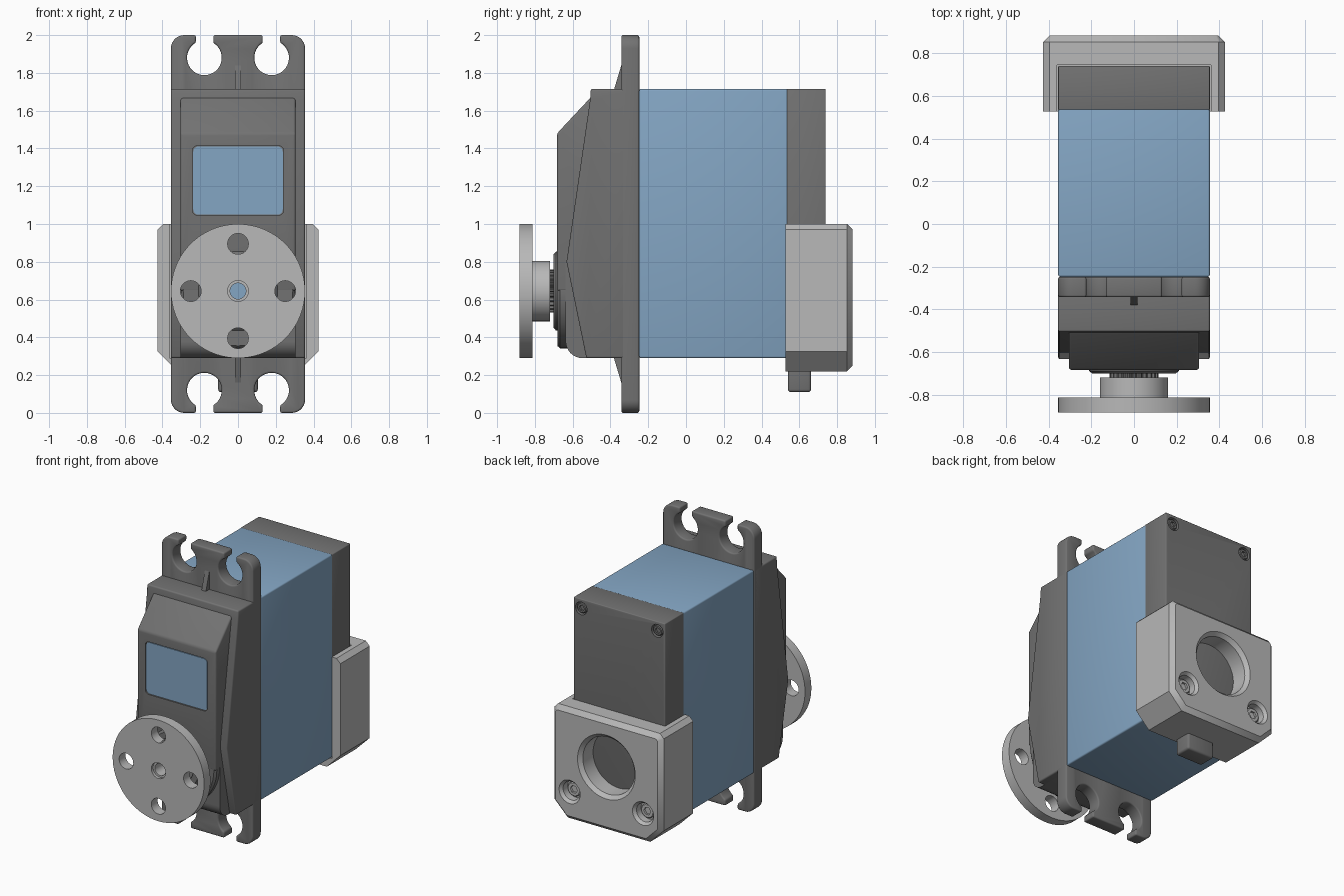
import bpy, bmesh
from math import sin, cos, pi, radians, acos
from mathutils import Vector

if "Cube" in bpy.data.objects:
    bpy.data.objects.remove(bpy.data.objects["Cube"], do_unlink=True)


def material(name, rgb):
    m = bpy.data.materials.new(name)
    m.use_nodes = True
    m.diffuse_color = (*rgb, 1)
    bsdf = next(n for n in m.node_tree.nodes if n.type == 'BSDF_PRINCIPLED')
    bsdf.inputs["Base Color"].default_value = (*rgb, 1)
    return m


DARK = material("dark grey plastic", (0.17, 0.17, 0.17))
LIGHT = material("light grey metal", (0.48, 0.48, 0.48))
BLUE = material("blue body", (0.23, 0.38, 0.55))
AXIS_Z = 0.645      # height of the output shaft
parts = []


def apply_modifier(ob, mod):
    bpy.context.view_layer.objects.active = ob
    bpy.ops.object.modifier_apply(modifier=mod.name)


def add(name, bm, mat, bevel=0):
    bmesh.ops.recalc_face_normals(bm, faces=bm.faces)
    me = bpy.data.meshes.new(name)
    bm.to_mesh(me)
    bm.free()
    ob = bpy.data.objects.new(name, me)
    bpy.context.collection.objects.link(ob)
    me.materials.append(mat)
    if bevel:
        mod = ob.modifiers.new("bevel", 'BEVEL')
        mod.width, mod.segments = bevel, 3
        mod.limit_method, mod.angle_limit = 'ANGLE', radians(35)
        apply_modifier(ob, mod)
    parts.append(ob)
    return ob


def prism(name, outline, lo, hi, mat, axis='y', bevel=0, back_chamfer=0):
    """Extrude an (x, z) outline along y, or a (y, z) outline along x."""
    bm = bmesh.new()
    place = (lambda p, d: (p[0], d, p[1])) if axis == 'y' else (lambda p, d: (d, *p))
    a = [bm.verts.new(place(p, lo)) for p in outline]
    b = [bm.verts.new(place(p, hi)) for p in outline]
    bm.faces.new(a)
    back = bm.faces.new(b)
    for i in range(len(a)):
        j = (i + 1) % len(a)
        bm.faces.new((a[i], a[j], b[j], b[i]))
    if back_chamfer:
        bmesh.ops.recalc_face_normals(bm, faces=bm.faces)
        bmesh.ops.bevel(bm, geom=list(back.edges), offset=back_chamfer,
                        segments=1, affect='EDGES')
    return add(name, bm, mat, bevel)


def box(name, x, y, z, mat, bevel=0):
    outline = [(x[0], z[0]), (x[1], z[0]), (x[1], z[1]), (x[0], z[1])]
    return prism(name, outline, y[0], y[1], mat, bevel=bevel)


def lathe(name, profile, x, z, mat, hollow=False, seg=48):
    """Turn a (radius, y) profile around an axis parallel to y."""
    bm = bmesh.new()
    rings = [[bm.verts.new((x + r * cos(2 * pi * i / seg), y, z + r * sin(2 * pi * i / seg)))
              for i in range(seg)] for r, y in profile]
    pairs = list(zip(rings, rings[1:]))
    if hollow:
        pairs.append((rings[-1], rings[0]))
    else:
        bm.faces.new(rings[0])
        bm.faces.new(rings[-1])
    for p, q in pairs:
        for i in range(seg):
            j = (i + 1) % seg
            bm.faces.new((p[i], p[j], q[j], q[i]))
    return add(name, bm, mat)


def cut(ob, cutter):
    cutter.hide_render = True
    mod = ob.modifiers.new("cut", 'BOOLEAN')
    mod.operation, mod.solver, mod.object = 'DIFFERENCE', 'EXACT', cutter
    apply_modifier(ob, mod)
    parts.remove(cutter)
    bpy.data.objects.remove(cutter, do_unlink=True)


def arc(cx, cz, r, start, end, n):
    return [(cx + r * cos(start + (end - start) * i / n),
             cz + r * sin(start + (end - start) * i / n)) for i in range(n + 1)]


def rounded_rect(x, z0, z1, r):
    corners = [(x - r, z1 - r), (r - x, z1 - r), (r - x, z0 + r), (x - r, z0 + r)]
    return [p for k, (cx, cz) in enumerate(corners)
            for p in arc(cx, cz, r, k * pi / 2, (k + 1) * pi / 2, 5)]


# Main body and rear cap
box("body", (-0.355, 0.355), (-0.25, 0.54), (0.29, 1.715), BLUE, 0.01)
cap = box("rear_cap", (-0.355, 0.355), (0.53, 0.737), (0.29, 1.715), DARK, 0.006)

# Mounting flange with four open screw slots
hx, hz, hr = 0.178, 1.88, 0.092
right_lip, left_lip = acos(0.045 / hr), acos(-0.047 / hr)
ear = arc(0.285, 1.93, 0.07, 0, pi / 2, 8)
ear += [(hx + 0.045, 2)] + arc(hx, hz, hr, right_lip, left_lip - 2 * pi, 28) + [(hx - 0.047, 2)]
top = ear + [(-x, z) for x, z in reversed(ear)]
prism("mounting_flange", top + [(x, 2 - z) for x, z in reversed(top)],
      -0.345, -0.25, DARK, bevel=0.01)

# Stiffening ribs between case and ears
for name, z0, z1 in (("upper_rib", 1.70, 1.84), ("lower_rib", 0.30, 0.16)):
    prism(name, [(-0.33, z0), (-0.387, z0), (-0.345, z1), (-0.33, z1)],
          -0.017, 0.017, DARK, 'x')

# Front case: wide wedge with a raised centre
prism("front_case", [(-0.26, 0.29), (-0.26, 1.715), (-0.507, 1.715), (-0.51, 1.66),
                     (-0.635, 0.8), (-0.53, 0.29)], -0.355, 0.355, DARK, 'x', 0.01)
foot = arc(-0.55, 0.38, 0.09, pi, pi * 1.5, 8)
prism("lower_gear_cover", [(-0.4, 0.29), (-0.4, 0.85), (-0.64, 0.85)] + foot,
      -0.305, 0.305, DARK, 'x')
cover = prism("gear_cover", [(-0.4, AXIS_Z), (-0.4, 1.67), (-0.507, 1.67),
                             (-0.685, 1.48), (-0.685, AXIS_Z)], -0.305, 0.305, DARK, 'x', 0.012)
lathe("gear_cover_end", [(0.303, -0.5), (0.303, -0.67), (0.29, -0.684)], 0, AXIS_Z, DARK)

# Blue window set into the gear cover
window = rounded_rect(0.242, 1.045, 1.415, 0.03)
cut(cover, prism("window_cutter", window, -0.75, -0.675, DARK))
prism("window", rounded_rect(0.237, 1.05, 1.41, 0.027), -0.682, -0.674, BLUE)

# Output shaft: collar, toothed spline, disc horn
lathe("shaft_collar", [(0.21, -0.66), (0.21, -0.69), (0.195, -0.703)], 0, AXIS_Z, DARK)
teeth = 25
spline = []
for i in range(teeth * 4):
    r = 0.115 if i % 4 < 2 else 0.1
    a = 2 * pi * i / (teeth * 4)
    spline.append((r * cos(a), AXIS_Z + r * sin(a)))
prism("shaft_spline", spline, -0.735, -0.69, DARK)
lathe("shaft_core", [(0.045, -0.744), (0.045, -0.73)], 0, AXIS_Z, BLUE)
horn = lathe("disc_horn", [(0.055, -0.885), (0.355, -0.885), (0.355, -0.815), (0.16, -0.815),
                           (0.16, -0.722), (0.042, -0.722), (0.042, -0.865), (0.055, -0.865)],
             0, AXIS_Z, LIGHT, hollow=True, seg=72)
for k in range(4):
    a = k * pi / 2
    cut(horn, lathe("horn_hole_cutter", [(0.055, -0.95), (0.055, -0.79)],
                    0.25 * cos(a), AXIS_Z + 0.25 * sin(a), LIGHT, seg=32))

# Rear bracket: chamfered cup around the lower end of the cap
half = [(0.395, 1.0), (0.425, 0.97), (0.425, 0.325), (0.32, 0.22)]
bracket = prism("rear_bracket", half + [(-x, z) for x, z in reversed(half)],
                0.525, 0.88, LIGHT, back_chamfer=0.03)
cut(bracket, box("pocket_cutter", (-0.36, 0.36), (0.4, 0.742), (0.287, 1.2), LIGHT))
cut(bracket, lathe("opening_cutter", [(0.2, 0.7), (0.2, 0.855), (0.225, 0.881), (0.225, 0.95)],
                   0, 0.67, LIGHT))


def socket_screw(name, x, z, r, y0, y1, mat):
    head = lathe(name, [(r, y0), (r, y1 - 0.006), (r - 0.006, y1)], x, z, mat, seg=24)
    cut(head, lathe("socket_cutter", [(r * 0.55, y1 - 0.015), (r * 0.55, y1 + 0.05)],
                    x, z, mat, seg=6))


# Screws in bracket and cap
for side, s in (("left", 1), ("right", -1)):
    cut(bracket, lathe("counterbore_cutter", [(0.065, 0.81), (0.065, 0.86), (0.083, 0.881),
                                              (0.083, 0.95)], s * 0.285, 0.42, LIGHT, seg=32))
    socket_screw(side + "_bracket_screw", s * 0.285, 0.42, 0.05, 0.78, 0.835, LIGHT)
    cut(cap, lathe("screw_hole_cutter", [(0.045, 0.705), (0.045, 0.8)],
                   s * 0.295, 1.65, DARK, seg=24))
    socket_screw(side + "_cap_screw", s * 0.295, 1.65, 0.037, 0.69, 0.733, DARK)

# Cable outlet below the bracket
box("cable_outlet", (-0.105, 0.105), (0.537, 0.66), (0.11, 0.3), DARK, 0.015)

# Smooth the rounded surfaces, keep hard edges
bpy.ops.object.select_all(action='DESELECT')
for ob in parts:
    ob.select_set(True)
bpy.context.view_layer.objects.active = parts[0]
bpy.ops.object.shade_smooth_by_angle(angle=radians(35))

# Centre the assembly on y = 0
points = [ob.matrix_world @ Vector(c) for ob in parts for c in ob.bound_box]
shift = (min(p.y for p in points) + max(p.y for p in points)) / 2
for ob in parts:
    ob.location.y -= shift
